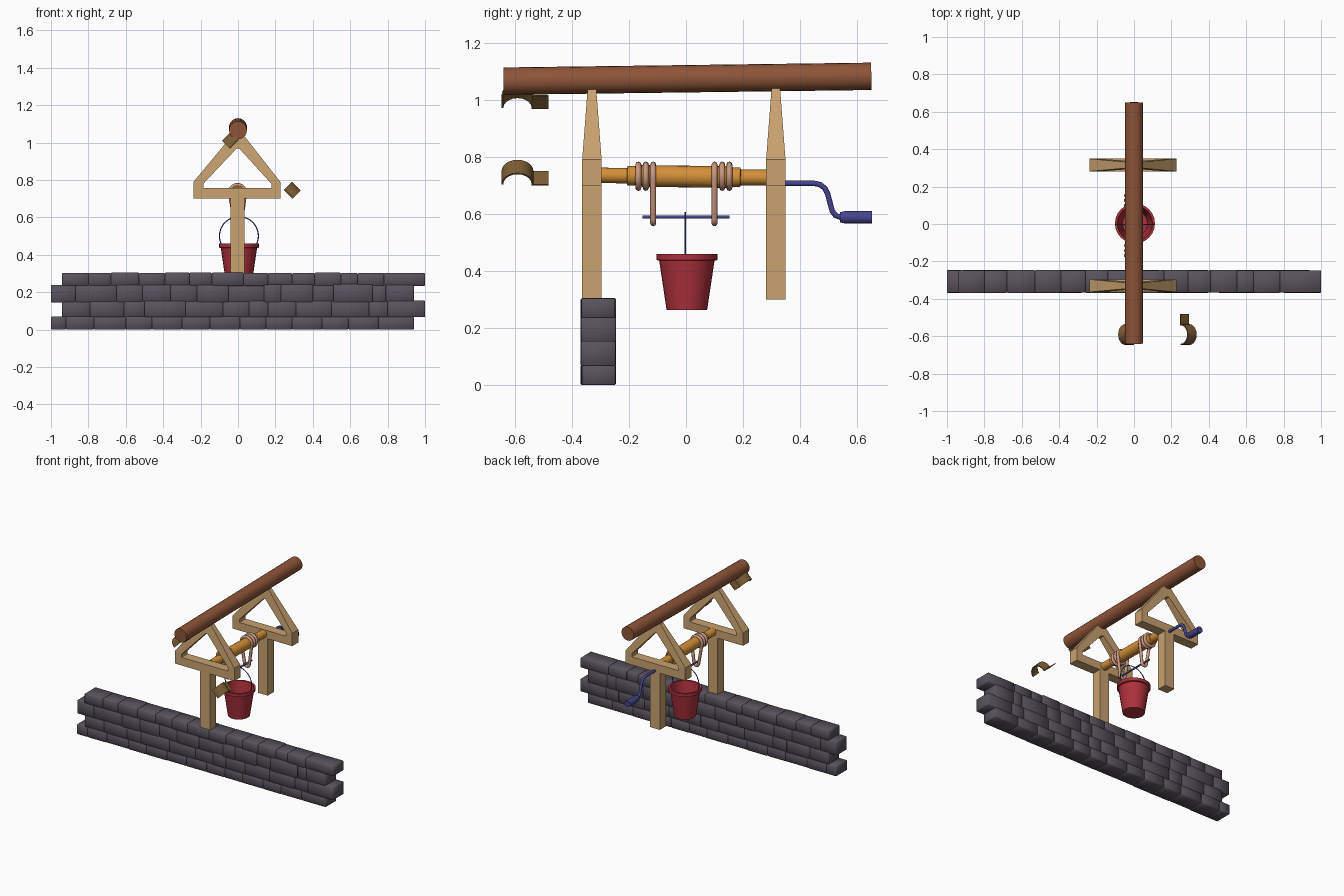
import bpy, bmesh, math, random
from mathutils import Matrix, Vector

if "Cube" in bpy.data.objects:
    bpy.data.objects.remove(bpy.data.objects["Cube"])

random.seed(4)
R = math.radians


def mat(name, col):
    m = bpy.data.materials.new(name)
    m.diffuse_color = (*col, 1)
    m.use_nodes = True
    m.node_tree.nodes["Principled BSDF"].inputs["Base Color"].default_value = m.diffuse_color
    return m


STONE = mat("stone", (0.10, 0.085, 0.11))
WOOD = mat("pale_wood", (0.58, 0.36, 0.16))
LOG = mat("log_wood", (0.27, 0.09, 0.04))
DRUM = mat("drum_wood", (0.66, 0.28, 0.04))
ROPE = mat("rope", (0.60, 0.32, 0.22))
RED = mat("red_paint", (0.42, 0.03, 0.045))
BLUE = mat("blue_metal", (0.06, 0.06, 0.28))
TILE = mat("tile", (0.20, 0.11, 0.035))


def finish(ob, m, smooth=35):
    ob.data.materials.append(m)
    bpy.ops.object.select_all(action='DESELECT')
    ob.select_set(True)
    bpy.context.view_layer.objects.active = ob
    if ob.type == 'CURVE':
        bpy.ops.object.convert(target='MESH')
    elif smooth:
        bpy.ops.object.shade_smooth_by_angle(angle=R(smooth))
    return ob


def from_bm(name, bm, m, smooth=35):
    bmesh.ops.recalc_face_normals(bm, faces=bm.faces)
    me = bpy.data.meshes.new(name)
    bm.to_mesh(me)
    bm.free()
    ob = bpy.data.objects.new(name, me)
    bpy.context.collection.objects.link(ob)
    return finish(ob, m, smooth)


def add_box(bm, lo, hi):
    lo, hi = Vector(lo), Vector(hi)
    mx = Matrix.Translation((lo + hi) / 2) @ Matrix.Diagonal((*(hi - lo), 1))
    return bmesh.ops.create_cube(bm, size=1, matrix=mx)['verts']


def lathe(name, prof, m, loc, rx=0, n=20):
    """Spin (radius, height) points round the local z axis."""
    bm = bmesh.new()
    vs = [bm.verts.new((r, 0, z)) for r, z in prof]
    es = [bm.edges.new(p) for p in zip(vs, vs[1:])]
    bmesh.ops.spin(bm, geom=vs + es, cent=(0, 0, 0), axis=(0, 0, 1),
                   angle=2 * math.pi, steps=n, use_duplicate=False)
    bmesh.ops.remove_doubles(bm, verts=bm.verts, dist=1e-5)
    bm.transform(Matrix.Translation(loc) @ Matrix.Rotation(R(rx), 4, 'X'))
    return from_bm(name, bm, m)


def tube(name, pts, r, m, cyclic=False):
    cu = bpy.data.curves.new(name, 'CURVE')
    cu.dimensions = '3D'
    cu.bevel_depth, cu.bevel_resolution, cu.use_fill_caps = r, 2, True
    s = cu.splines.new('POLY')
    s.points.add(len(pts) - 1)
    for p, co in zip(s.points, pts):
        p.co = (*co, 1)
    s.use_cyclic_u = cyclic
    s.use_smooth = True
    ob = bpy.data.objects.new(name, cu)
    bpy.context.collection.objects.link(ob)
    return finish(ob, m)


def arc(cx, cz, r, a0, a1, n, y):
    return [(cx + r * math.cos(R(a0 + (a1 - a0) * i / n)), y,
             cz + r * math.sin(R(a0 + (a1 - a0) * i / n))) for i in range(n + 1)]


# Stone wall: four courses with staggered joints
courses = [
    (0.0, 0.072, [-1, -.92, -.77, -.60, -.46, -.30, -.15, .01, .15, .29, .45, .59, .75, .94]),
    (0.066, 0.155, [-.94, -.79, -.61, -.50, -.28, -.08, .06, .16, .31, .50, .70, .80, 1]),
    (0.145, 0.243, [-1, -.87, -.65, -.51, -.36, -.22, -.05, .14, .23, .40, .51, .72, .79, .94]),
    (0.234, 0.305, [-.94, -.80, -.68, -.53, -.39, -.26, -.14, .03, .16, .29, .41, .55, .64, .78, 1]),
]
for k, (z0, z1, xs) in enumerate(courses):
    bm = bmesh.new()
    for a, b in zip(xs, xs[1:]):
        j = [random.uniform(0, 0.005) for _ in range(3)]
        add_box(bm, (a, -.37 + j[0], z0), (b, -.245 - j[1], z1 - j[2] * .7))
    bmesh.ops.bevel(bm, geom=bm.edges[:], offset=0.004, segments=1, affect='EDGES')
    from_bm(f"stone_course_{k + 1}", bm, STONE, 60)

# Posts and triangular roof frames
outer = [(-.238, .70), (.226, .70), (.226, .79), (.03, 1.04), (-.03, 1.04), (-.238, .79)]
inner = [(-.185, .757), (.178, .757), (.178, .78), (.008, .967), (-.008, .967), (-.185, .78)]


def half_depth(z):
    return .034 - .019 * max(0, (z - .79) / .25)


for side, yc in (("front", -.33), ("back", .315)):
    bm = bmesh.new()
    add_box(bm, (-.04, yc - .034, .30), (.035, yc + .034, .705))
    from_bm(f"{side}_post", bm, WOOD, 0)
    bm = bmesh.new()
    loops = [[bm.verts.new((x, yc + s * half_depth(z), z)) for x, z in ring]
             for ring, s in ((outer, -1), (inner, -1), (inner, 1), (outer, 1))]
    for i in range(4):
        p, q = loops[i], loops[(i + 1) % 4]
        for k in range(6):
            n = (k + 1) % 6
            bm.faces.new((p[k], p[n], q[n], q[k]))
    from_bm(f"{side}_roof_frame", bm, WOOD, 0)

# Ridge log
lathe("ridge_log", [(0, -.645), (.048, -.645), (.048, .645), (0, .645)],
      LOG, (0, .005, 1.074), -89.25)

# Winch drum with stepped ends
lathe("winch_drum", [(0, -.30), (.027, -.30), (.027, -.207), (.034, -.205), (.034, -.178),
                     (.038, -.175), (.038, .15), (.034, .153), (.034, .19), (.028, .192),
                     (.028, .285), (0, .285)], DRUM, (0, 0, .731), -90.8)

# Rope coils and hanging loops round the carrying bar
for i, y in enumerate((-.167, -.141, .127, .152)):
    tube(f"rope_coil_{i + 1}", arc(-.003, .732, .041, 0, 345, 23, y), .0105, ROPE, True)
for side, y in (("front", -.115), ("back", .10)):
    pts = arc(-.003, .732, .041, -15, 195, 16, y) + arc(0, .585, .018, 190, 350, 8, y)
    tube(f"{side}_rope_loop", pts, .0105, ROPE, True)
tube("carrying_bar", [(0, -.152, .589), (0, .152, .589)], .006, BLUE)

# Bucket and its wire handle
lathe("bucket", [(0, .262), (.071, .262), (.097, .436), (.107, .438), (.107, .46),
                 (.094, .46), (.067, .275), (0, .275)], RED, (.005, .003, 0), n=24)
tube("bucket_handle", arc(.005, .50, .104, -25, 205, 28, -.003), .003, BLUE)

# Crank and grip
tube("crank_arm", [(0, y, z) for y, z in (
    (.28, .707), (.45, .707), (.47, .703), (.487, .69), (.497, .67), (.506, .635),
    (.513, .61), (.524, .595), (.542, .588), (.57, .588))], .0095, BLUE)
lathe("crank_grip", [(0, .54), (.018, .54), (.022, .556), (.022, .652), (0, .652)],
      BLUE, (0, 0, .588), -90, 14)

# Two curved roof tiles, one on each slope
for name, x, z, s in (("lower_roof_tile", .272, .727, 1), ("upper_roof_tile", -.022, .994, -1)):
    prof = [(-.482, 0), (-.535, 0)] + [
        (-.591 + .056 * math.cos(R(a)), .056 * math.sin(R(a))) for a in range(18, 181, 18)]
    prof += [(-.591 + .050 * math.cos(R(a)), .050 * math.sin(R(a))) for a in range(180, 0, -18)]
    prof += [(-.541, -.005), (-.482, -.005)]
    q = math.sqrt(.5)
    bm = bmesh.new()
    ends = [[bm.verts.new((x + s * q * (h + d), y, z + q * (h - d))) for y, h in prof]
            for d in (-.033, .033)]
    for e in ends:
        bm.faces.new(e)
    for k in range(len(prof)):
        n = (k + 1) % len(prof)
        bm.faces.new((ends[0][k], ends[0][n], ends[1][n], ends[1][k]))
    from_bm(name, bm, TILE, 30)
